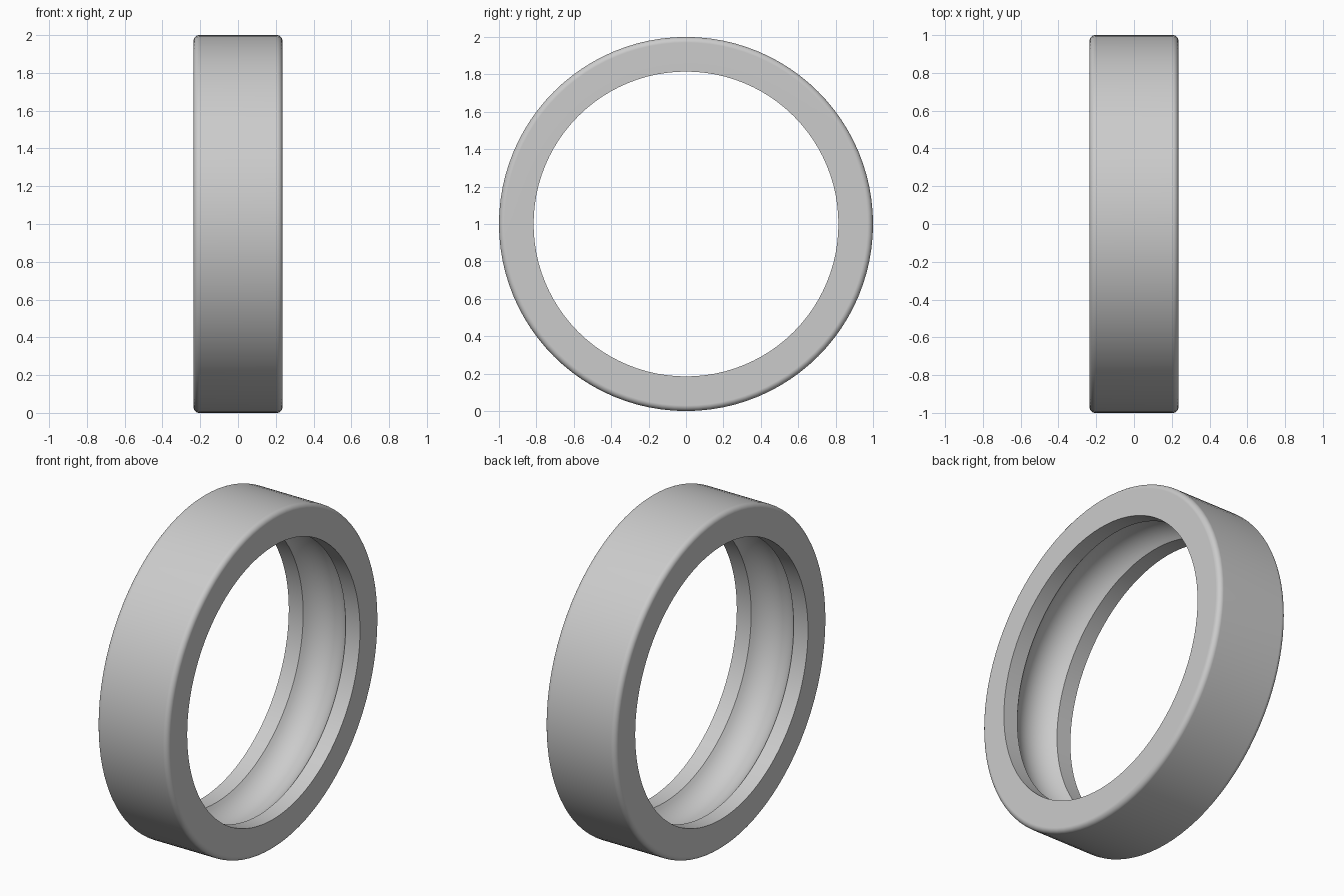
import bpy
import bmesh
from math import sin, cos, asin, sqrt, pi, radians
from mathutils import Vector

cube = bpy.data.objects.get("Cube")
if cube:
    bpy.data.objects.remove(cube, do_unlink=True)

# Main dimensions
OUTER, INNER, HALF_WIDTH = 1.0, 0.815, 0.235
FILLET, GROOVE_HALF, GROOVE_RADIUS = 0.03, 0.14, 0.17
SEGMENTS = 96

# Plain grey metal
metal = bpy.data.materials.new("grey metal")
colour = (0.6, 0.6, 0.6, 1)
metal.diffuse_color = colour
metal.use_nodes = True
metal.node_tree.nodes["Principled BSDF"].inputs["Base Color"].default_value = colour


def arc(cx, cr, radius, start, end, steps):
    """Points (x, distance from axis) along a circular arc."""
    angles = [start + (end - start) * i / steps for i in range(steps + 1)]
    return [(cx + radius * cos(a), cr + radius * sin(a)) for a in angles]


# Cross-section: rounded outer corners, sharp inner lips, ball groove inside
corner_x, corner_r = HALF_WIDTH - FILLET, OUTER - FILLET
spread = asin(GROOVE_HALF / GROOVE_RADIUS)
groove_r = INNER - sqrt(GROOVE_RADIUS ** 2 - GROOVE_HALF ** 2)
profile = (
    [(HALF_WIDTH, INNER)]
    + arc(corner_x, corner_r, FILLET, 0, pi / 2, 6)
    + arc(-corner_x, corner_r, FILLET, pi / 2, pi, 6)
    + [(-HALF_WIDTH, INNER)]
    + arc(0, groove_r, GROOVE_RADIUS, pi / 2 + spread, pi / 2 - spread, 16)
)

# Revolve the cross-section about the x axis
bm = bmesh.new()
verts = [bm.verts.new((x, 0, 1 + r)) for x, r in profile]
edges = [bm.edges.new((verts[i - 1], verts[i])) for i in range(len(verts))]
bmesh.ops.spin(bm, geom=verts + edges, cent=Vector((0, 0, 1)), axis=Vector((1, 0, 0)),
               angle=2 * pi, steps=SEGMENTS, use_duplicate=False)
bmesh.ops.remove_doubles(bm, verts=bm.verts, dist=0.0005)
bmesh.ops.recalc_face_normals(bm, faces=bm.faces)
mesh = bpy.data.meshes.new("outer_bearing_ring")
bm.to_mesh(mesh)
bm.free()
mesh.materials.append(metal)

ring = bpy.data.objects.new("outer_bearing_ring", mesh)
bpy.context.collection.objects.link(ring)

# Smooth curved surfaces, crisp lips and flat sides
bpy.ops.object.select_all(action="DESELECT")
ring.select_set(True)
bpy.context.view_layer.objects.active = ring
bpy.ops.object.shade_smooth_by_angle(angle=radians(30))
weighted = ring.modifiers.new("flat side normals", "WEIGHTED_NORMAL")
weighted.keep_sharp = True
